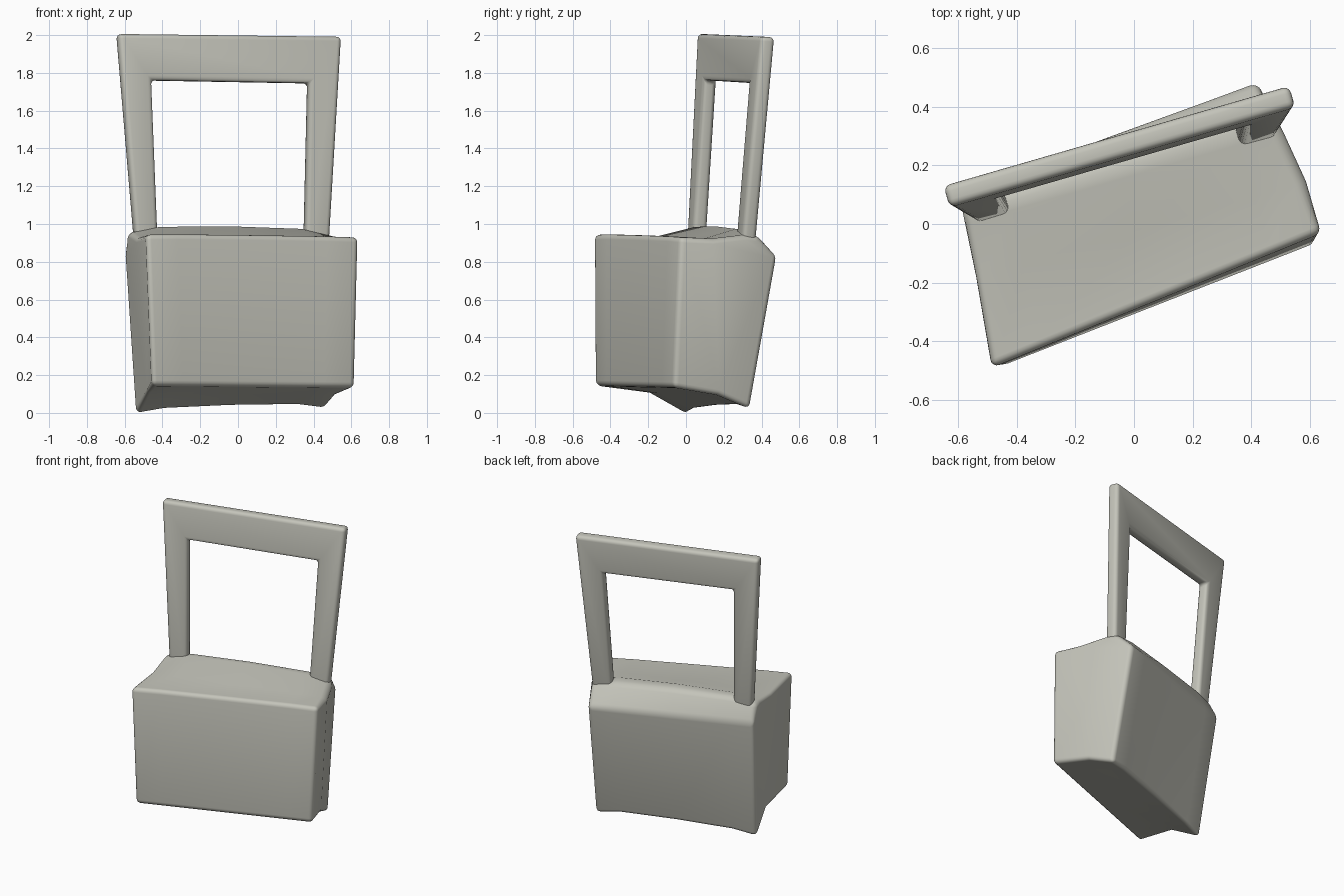
import bpy
import bmesh
import math
from mathutils import Vector

if "Cube" in bpy.data.objects:
    bpy.data.objects.remove(bpy.data.objects["Cube"])

# single warm grey colour
grey = bpy.data.materials.new("warm grey")
grey.diffuse_color = (0.55, 0.55, 0.49, 1.0)
grey.use_nodes = True
grey.node_tree.nodes["Principled BSDF"].inputs["Base Color"].default_value = grey.diffuse_color


def finish(bm, name, radius):
    """Round the sharp edges, then turn the bmesh into a smooth-shaded object."""
    bmesh.ops.recalc_face_normals(bm, faces=bm.faces)
    sharp = [e for e in bm.edges
             if len(e.link_faces) == 2 and e.calc_face_angle() > math.radians(32)]
    bmesh.ops.bevel(bm, geom=sharp, offset=radius, segments=4, profile=0.5,
                    affect='EDGES', clamp_overlap=True)
    bmesh.ops.recalc_face_normals(bm, faces=bm.faces)
    mesh = bpy.data.meshes.new(name)
    bm.to_mesh(mesh)
    bm.free()
    mesh.materials.append(grey)
    obj = bpy.data.objects.new(name, mesh)
    bpy.context.collection.objects.link(obj)
    bpy.ops.object.select_all(action='DESELECT')
    obj.select_set(True)
    bpy.context.view_layer.objects.active = obj
    bpy.ops.object.shade_smooth_by_angle(angle=math.radians(40))
    return obj


# seat block: left and right end profiles, plus how far the middle lifts
profile = [
    # left end              right end              lift
    ((-0.455, -0.485, 0.145), (0.62, -0.065, 0.135), 0.00),  # front bottom
    ((-0.485, -0.49, 0.945), (0.64, -0.03, 0.93), 0.005),    # front top
    ((-0.54, -0.18, 0.93), (0.575, 0.14, 0.92), 0.00),       # seat middle
    ((-0.575, 0.00, 0.955), (0.495, 0.31, 0.94), 0.04),      # ridge front
    ((-0.58, 0.06, 0.955), (0.47, 0.38, 0.935), 0.035),      # ridge back
    ((-0.605, 0.11, 0.84), (0.42, 0.485, 0.83), 0.00),       # back lip
    ((-0.545, 0.00, -0.01), (0.46, 0.34, 0.02), 0.03),       # back bottom
    ((-0.49, -0.20, 0.105), (0.525, 0.17, 0.095), 0.00),     # underside
]
bm = bmesh.new()
rings = []
for t, lift in ((0, 0), (0.15, 0.8), (0.5, 1), (0.85, 0.8), (1, 0)):
    rings.append([bm.verts.new(Vector(a).lerp(Vector(b), t) + Vector((0, 0, h * lift)))
                  for a, b, h in profile])
n = len(profile)
for r0, r1 in zip(rings, rings[1:]):
    for i in range(n):
        j = (i + 1) % n
        bm.faces.new((r0[i], r0[j], r1[j], r1[i]))
bm.faces.new(rings[0])
bm.faces.new(rings[-1])
finish(bm, "seat_block", 0.028)

# open back frame: two splayed posts and a top rail, on one leaning plane
outline = [(-0.545, 0.885), (-0.64, 2.005), (0.54, 1.99), (0.475, 0.885),
           (0.35, 0.885), (0.37, 1.745), (-0.465, 1.76), (-0.43, 0.885)]
normal = Vector((0.29, -1, 0.075)).normalized()
bm = bmesh.new()
sides = []
for s in (1, -1):
    sides.append([bm.verts.new(Vector((x, 0.2 + 0.29 * x + 0.075 * (z - 0.94), z))
                               + normal * 0.038 * s) for x, z in outline])
bm.faces.new(sides[0])
bm.faces.new(sides[1])
for i in range(len(outline)):
    j = (i + 1) % len(outline)
    bm.faces.new((sides[0][i], sides[0][j], sides[1][j], sides[1][i]))
finish(bm, "back_frame", 0.024)
